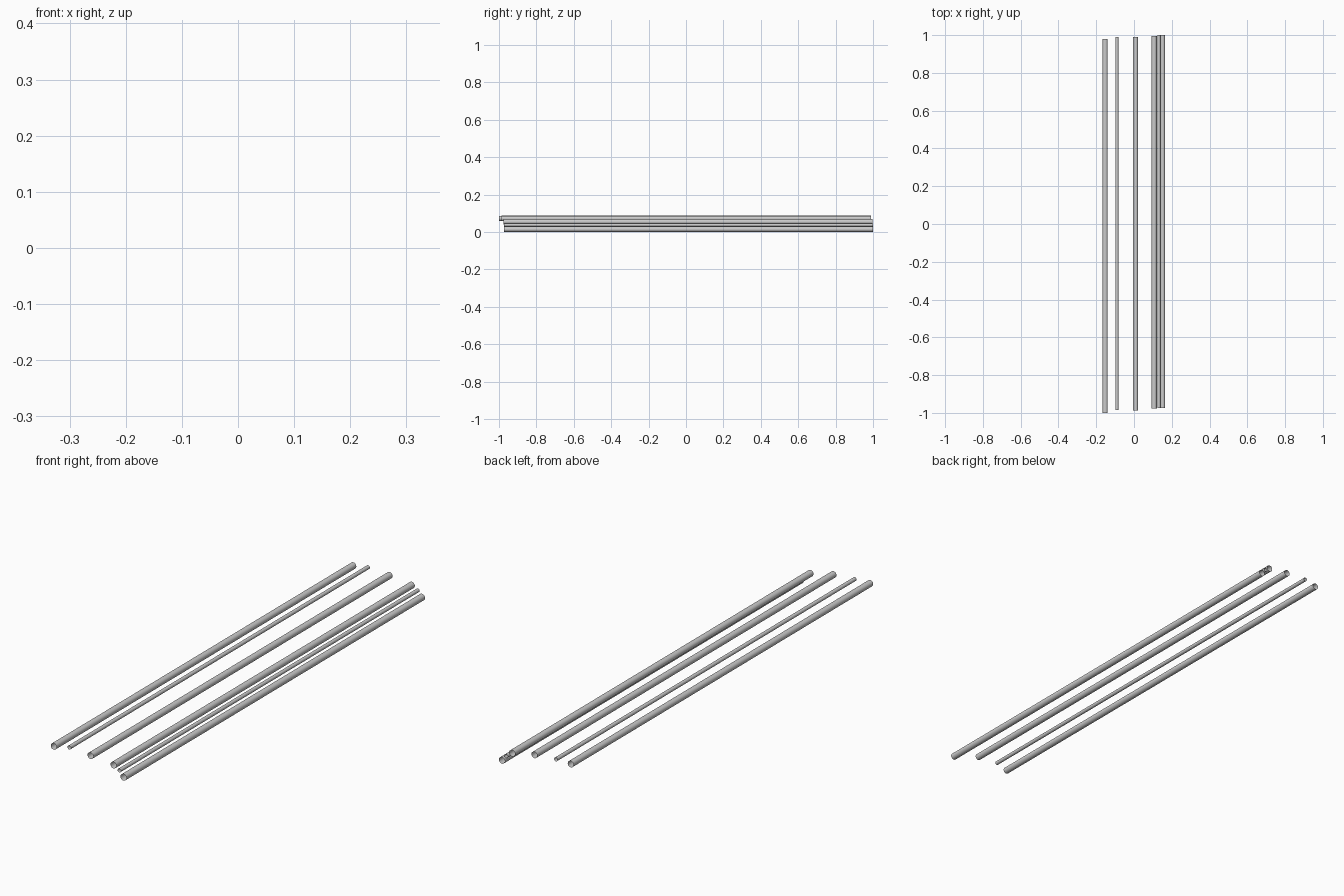
import bpy
import math

if "Cube" in bpy.data.objects:
    bpy.data.objects.remove(bpy.data.objects["Cube"])

# Open, thin-walled pipes running front to back: name, x, z, radius, y start, y end
PIPES = [
    ("wide_pipe_left", -0.1525, 0.0725, 0.0135, -1.0, 0.98),
    ("narrow_pipe_left", -0.0905, 0.079, 0.008, -0.986, 0.989),
    ("wide_pipe_middle", 0.0085, 0.0715, 0.0135, -0.987, 0.99),
    ("wide_pipe_right", 0.107, 0.0545, 0.0135, -0.976, 0.996),
    ("narrow_pipe_right", 0.132, 0.0375, 0.0078, -0.973, 1.0),
    ("wide_pipe_outer", 0.1515, 0.0145, 0.0138, -0.973, 1.0),
]


def make_pipe(name, x, z, radius, y0, y1):
    bpy.ops.mesh.primitive_cylinder_add(
        vertices=32, radius=radius, depth=y1 - y0, end_fill_type='NOTHING',
        location=(x, (y0 + y1) / 2, z), rotation=(math.pi / 2, 0, 0))
    pipe = bpy.context.object
    pipe.name = name
    bpy.ops.object.shade_smooth_by_angle()


for spec in PIPES:
    make_pipe(*spec)
